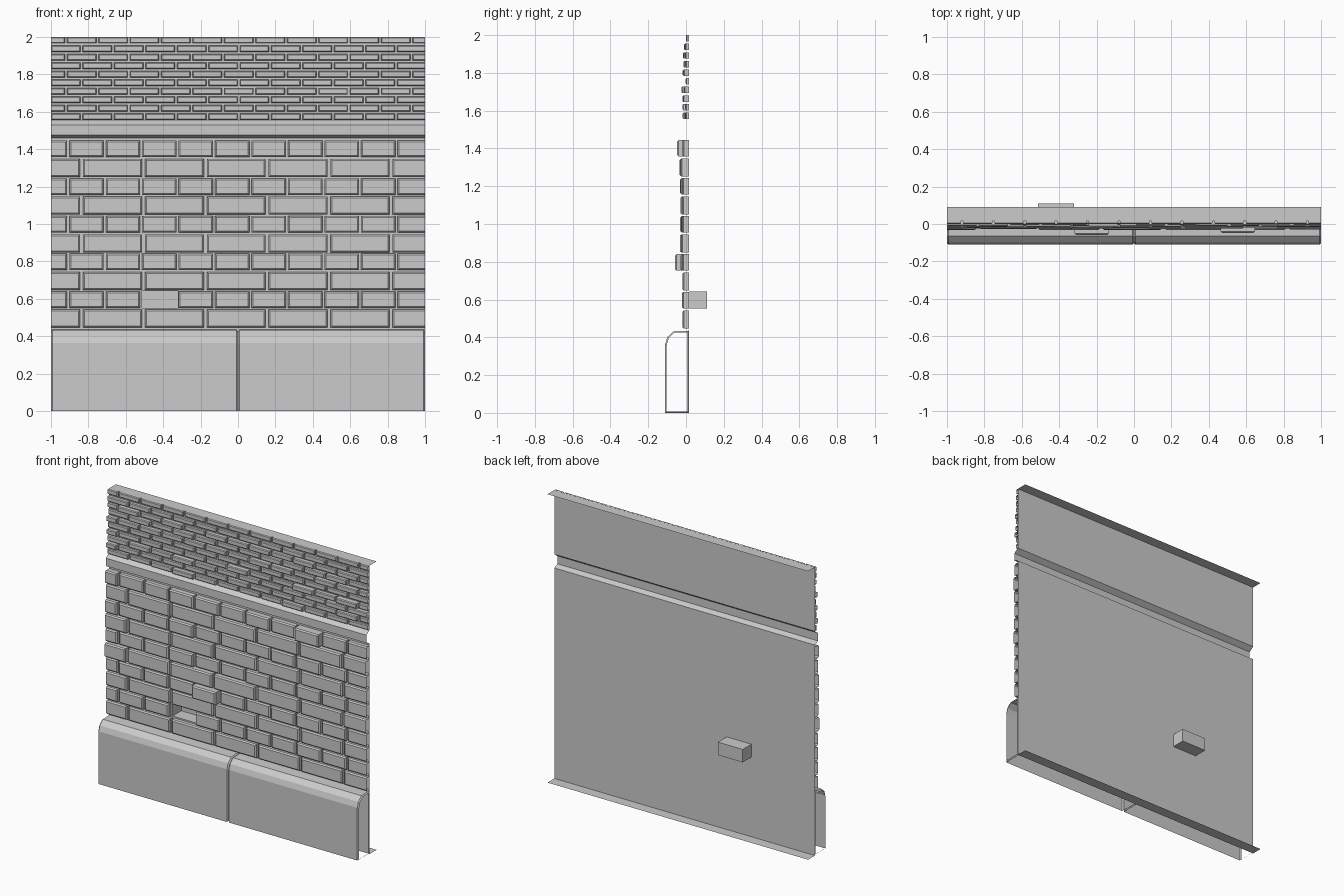
import bpy, bmesh, random
from mathutils import Vector

if "Cube" in bpy.data.objects:
    bpy.data.objects.remove(bpy.data.objects["Cube"])

random.seed(4)
BACK = 0.015          # y of the wall sheet


def finish(bm, name):
    me = bpy.data.meshes.new(name)
    bm.to_mesh(me)
    bm.free()
    ob = bpy.data.objects.new(name, me)
    bpy.context.collection.objects.link(ob)
    return ob


def loft(bm, rings, closed=True):
    """Bridge successive rings of points with quads; returns the vertex rings."""
    vs = [[bm.verts.new(p) for p in r] for r in rings]
    for a, b in zip(vs, vs[1:]):
        for i in range(len(a) if closed else len(a) - 1):
            j = (i + 1) % len(a)
            bm.faces.new((a[i], a[j], b[j], b[i]))
    return vs


def brick(bm, x0, x1, z0, z1, front, bevel):
    """Open-backed brick with a bevelled front."""
    def ring(y, d):
        return [(x0 + d, y, z0 + d), (x1 - d, y, z0 + d),
                (x1 - d, y, z1 - d), (x0 + d, y, z1 - d)]
    rings = loft(bm, [ring(BACK, 0), ring(front + bevel, 0), ring(front, bevel)])
    bm.faces.new(rings[-1])


def clip_sides(bm):
    """Cut the courses flush with the panel ends, leaving them open."""
    for s in (-1, 1):
        bmesh.ops.bisect_plane(bm, geom=bm.verts[:] + bm.edges[:] + bm.faces[:],
                               plane_co=(s, 0, 0), plane_no=(s, 0, 0), clear_outer=True)


def course(bm, first, pitch, gap, z0, z1, front_at, bevel):
    """One row of bricks; first is the x of the leftmost joint."""
    x, k = first - pitch, 0
    while x < 1 - gap:
        f = front_at(k)
        if f is not None:
            brick(bm, x + gap / 2, x + pitch - gap / 2, z0, z1, f, bevel)
        x += pitch
        k += 1


# Wall sheet: flanges, moulding band and a pocket behind the missing brick
profile = [(0.09, 0), (BACK, 0), (BACK, 0.552), (BACK, 0.642), (BACK, 1.46),
           (-0.02, 1.475), (-0.02, 1.53), (BACK, 1.555), (BACK, 2), (0.09, 2)]
bm = bmesh.new()
loft(bm, [[(x, y, z) for y, z in profile] for x in (1, -0.322, -0.512, -1)], closed=False)
bmesh.ops.reverse_faces(bm, faces=[f for f in bm.faces
                                   if abs(f.normal.y) > 0.9 and f.normal.y > 0] or [])
bm.normal_update()
if sum(f.normal.y * f.calc_area() for f in bm.faces) > 0:
    bmesh.ops.reverse_faces(bm, faces=bm.faces[:])
bmesh.ops.recalc_face_normals(bm, faces=bm.faces[:])
bm.normal_update()
if sum(f.normal.y * f.calc_area() for f in bm.faces) > 0:
    bmesh.ops.reverse_faces(bm, faces=bm.faces[:])
target = Vector((-0.417, BACK, 0.597))
pocket = min(bm.faces, key=lambda f: (f.calc_center_median() - target).length)
for f in bmesh.ops.extrude_discrete_faces(bm, faces=[pocket])['faces']:
    bmesh.ops.translate(bm, verts=f.verts[:], vec=(0, 0.11 - BACK, 0))
finish(bm, "wall_sheet")

# Large bricks: long and short courses alternate
bm = bmesh.new()
SPECIAL = {(1, 3): None, (3, 4): -0.058, (9, 8): -0.047}
depths = [0.02, 0.022, 0.02, 0.03, 0.034, 0.034, 0.03, 0.033, 0.034, 0.028]
for r in range(10):
    z = 0.446 + 0.1007 * r

    def front(k, r=r):
        return SPECIAL.get((r, k), -random.uniform(0.016, depths[r]))
    if r % 2 == 0:
        course(bm, -0.837, 0.331, 0.016, z, z + 0.096, front, 0.008)
    else:
        course(bm, -0.908, 0.195, 0.012, z + 0.005, z + 0.093, front, 0.008)
clip_sides(bm)
bmesh.ops.recalc_face_normals(bm, faces=bm.faces[:])
finish(bm, "large_bricks")

# Small bricks above the moulding
bm = bmesh.new()
depths = [0.018, 0.018, 0.02, 0.025, 0.002, 0.018, 0.015, 0.018, 0.012, 0.001]
for r in range(10):
    z = 1.556 + 0.0456 * r
    course(bm, -0.92 if r % 2 else -0.836, 0.168, 0.011, z, z + 0.034,
           lambda k, r=r: -random.uniform(0, depths[r]), 0.005)
clip_sides(bm)
bmesh.ops.recalc_face_normals(bm, faces=bm.faces[:])
finish(bm, "small_bricks")

# Plinth blocks: round-shouldered shells with thin bevelled rims, open ends
shell = [(BACK, 0), (-0.11, 0), (-0.11, 0.365), (-0.098, 0.402), (-0.065, 0.432), (BACK, 0.435)]
B = 0.008
cy, cz = -0.0475, 0.2175
inset = [(cy + (y - cy) * (1 - B / 0.0625), cz + (z - cz) * (1 - B / cz)) for y, z in shell]
for name, x0 in (("plinth_left", -1), ("plinth_right", 0)):
    bm = bmesh.new()
    stations = [(x0, inset), (x0 + B, shell), (x0 + 1 - B, shell), (x0 + 1, inset)]
    loft(bm, [[(x, y, z) for y, z in p] for x, p in stations])
    bmesh.ops.recalc_face_normals(bm, faces=bm.faces[:])
    # drop the hidden bottom and back, keeping their rims
    gone = [f for f in bm.faces if f.calc_area() > 0.05
            and (abs(f.calc_center_median().z) < 1e-4 or f.calc_center_median().y > BACK - 1e-4)]
    bmesh.ops.delete(bm, geom=gone, context='FACES')
    finish(bm, name)
